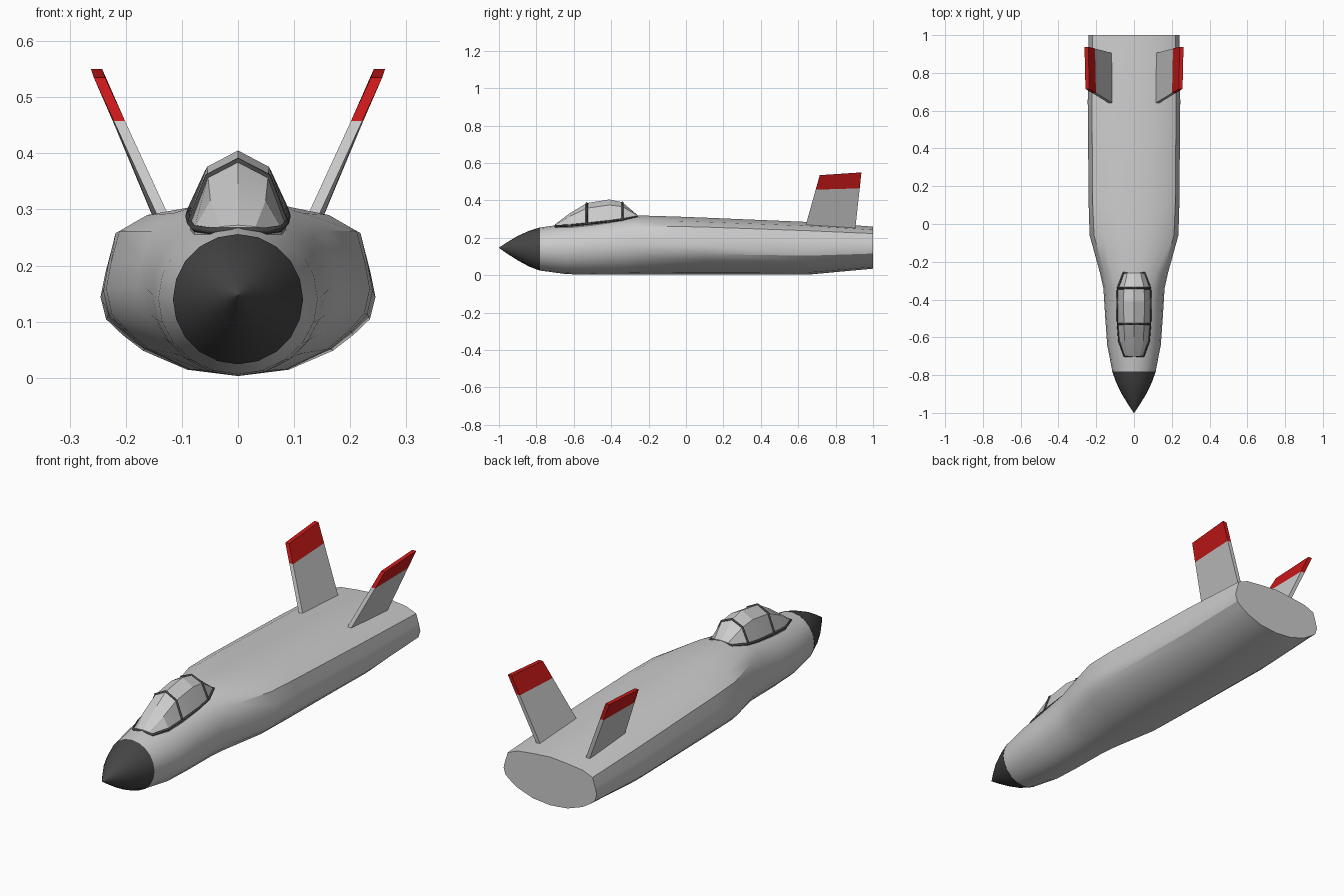
import bpy, bmesh, math
from math import sin, cos, pi

if "Cube" in bpy.data.objects:
    bpy.data.objects.remove(bpy.data.objects["Cube"])


def material(name, col):
    m = bpy.data.materials.new(name)
    m.diffuse_color = (*col, 1)
    m.use_nodes = True
    m.node_tree.nodes["Principled BSDF"].inputs["Base Color"].default_value = m.diffuse_color
    return m


dark = material("dark_grey", (0.06, 0.06, 0.06))
red = material("red", (0.6, 0.01, 0.01))


def loft(name, rings, mat=None, smooth=None):
    """Skin a list of closed rings and cap both ends."""
    bm = bmesh.new()
    vs = [[bm.verts.new(p) for p in r] for r in rings]
    n = len(rings[0])
    for a, b in zip(vs, vs[1:]):
        for i in range(n):
            j = (i + 1) % n
            bm.faces.new((a[i], a[j], b[j], b[i]))
    bm.faces.new(vs[0][::-1])
    bm.faces.new(vs[-1])
    bmesh.ops.remove_doubles(bm, verts=bm.verts, dist=1e-5)
    bmesh.ops.recalc_face_normals(bm, faces=bm.faces)
    me = bpy.data.meshes.new(name)
    bm.to_mesh(me)
    bm.free()
    ob = bpy.data.objects.new(name, me)
    bpy.context.collection.objects.link(ob)
    if mat:
        me.materials.append(mat)
    if smooth:
        bpy.ops.object.select_all(action='DESELECT')
        ob.select_set(True)
        bpy.context.view_layer.objects.active = ob
        bpy.ops.object.shade_smooth_by_angle(angle=math.radians(smooth))
    return ob


def full(half):
    """Mirror a half outline (top to bottom) into a closed ring."""
    return half + [(-x, y, z) for x, y, z in half[-2:0:-1]]


# Body section: blends from a circle (t=0) to the wide flat-topped shape (t=1)
CIRCLE = [(sin(i * pi / 10), cos(i * pi / 10)) for i in range(11)]
BODY = [(0, 1), (.34, .94), (.70, .85), (.91, .67), (.965, .3), (1, 0),
        (.96, -.28), (.84, -.48), (.69, -.68), (.37, -.92), (0, -1)]


def section(y, w, top, bot, t):
    c, h = (top + bot) / 2, (top - bot) / 2
    return full([(w * (a + (p - a) * t), y, c + h * (b + (q - b) * t))
                 for (a, b), (p, q) in zip(CIRCLE, BODY)])


# Fuselage: y, half width, top, bottom, blend
loft("fuselage", [section(*s) for s in [
    (-.78, .115, .255, .025, 0), (-.64, .142, .275, .006, .03),
    (-.5, .152, .292, .003, .1), (-.34, .162, .313, .003, .3),
    (-.26, .180, .32, .003, .5), (-.06, .235, .314, .003, .9),
    (.1, .24, .308, .003, 1), (.65, .245, .285, .003, 1),
    (1, .24, .26, .035, 1)]], smooth=30)

# Nose cone
loft("nose_cone", [section(*s) for s in [
    (-1, .001, .148, .146, 0), (-.96, .028, .174, .118, 0),
    (-.9, .065, .21, .08, 0), (-.84, .094, .237, .047, 0),
    (-.78, .116, .256, .024, 0)]], dark, 30)

# Canopy: y, half width, base z, top z
CANOPY = [(-.7, .05, .262, .272), (-.62, .078, .266, .332),
          (-.53, .085, .275, .386), (-.41, .088, .288, .405),
          (-.34, .085, .298, .39), (-.26, .056, .312, .322)]


def arch(y, w, base, top):
    h = top - base
    return [(0, y, top), (w * .63, y, base + h * .75), (w, y, base)]


loft("canopy", [full(arch(*s) + [(s[1], s[0], s[2] - .06), (0, s[0], s[2] - .06)])
                for s in CANOPY], smooth=12)


# Canopy frame
def tube(name, pts, cyclic=False):
    cu = bpy.data.curves.new(name, 'CURVE')
    cu.dimensions = '3D'
    cu.bevel_depth = .006
    cu.bevel_resolution = 0
    sp = cu.splines.new('POLY')
    sp.points.add(len(pts) - 1)
    for q, p in zip(sp.points, pts):
        q.co = (*p, 1)
    sp.use_cyclic_u = cyclic
    cu.materials.append(dark)
    bpy.context.collection.objects.link(bpy.data.objects.new(name, cu))


rim = [(w, y, b) for y, w, b, t in CANOPY]
tube("canopy_rim", rim + [(-x, y, z) for x, y, z in rim[::-1]], True)
for name, k in (("front_canopy_bow", 2), ("rear_canopy_bow", 4)):
    a = arch(*CANOPY[k])
    tube(name, a[::-1] + [(-x, y, z) for x, y, z in a[1:]])

# Tail fins: inner leading and trailing edge lines, from root to tip
LEAD = ((.122, .645, .285), (.237, .715, .535))
TRAIL = ((.127, .908, .275), (.242, .938, .55))


def fin_ring(k):
    l, t = [[a + (b - a) * k for a, b in zip(*e)] for e in (LEAD, TRAIL)]
    return [tuple(l), tuple(t), (t[0] + .02, *t[1:]), (l[0] + .02, *l[1:])]


for name, k0, k1, mat in (("tail_fins", -.15, .69, None), ("fin_tips", .69, 1, red)):
    ob = loft(name, [fin_ring(k0), fin_ring(k1)], mat)
    ob.modifiers.new("mirror", 'MIRROR')
